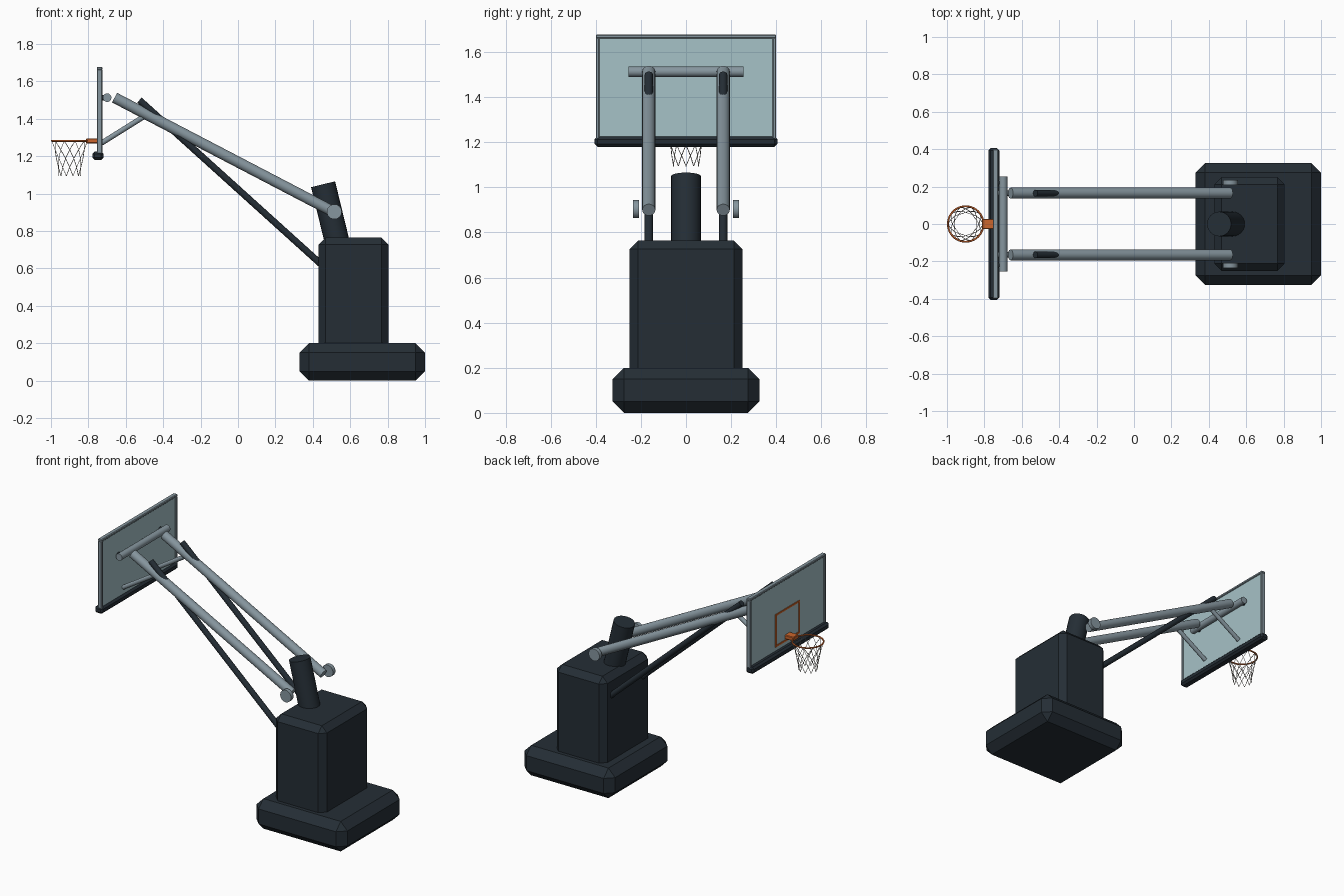
import bpy
import math
from mathutils import Vector

cube = bpy.data.objects.get("Cube")
if cube:
    bpy.data.objects.remove(cube, do_unlink=True)


def material(name, rgb):
    m = bpy.data.materials.new(name)
    m.use_nodes = True
    color = (*rgb, 1.0)
    m.diffuse_color = color
    m.node_tree.nodes["Principled BSDF"].inputs["Base Color"].default_value = color
    return m


DARK = material("dark_slate", (0.018, 0.027, 0.036))
METAL = material("grey_metal", (0.24, 0.305, 0.345))
GLASS = material("pale_glass", (0.38, 0.54, 0.57))
ORANGE = material("rim_orange", (0.60, 0.13, 0.025))
STRING = material("net_string", (0.55, 0.52, 0.48))


def finish(name, mat):
    ob = bpy.context.object
    ob.name = name
    ob.data.materials.append(mat)
    return ob


def box(name, mat, x, y, z, chamfer=0.0):
    """Box from (min, max) ranges, with an optional single-step chamfer."""
    ranges = (x, y, z)
    bpy.ops.mesh.primitive_cube_add(size=1, location=[sum(r) / 2 for r in ranges])
    ob = finish(name, mat)
    ob.scale = [r[1] - r[0] for r in ranges]
    bpy.ops.object.transform_apply(location=False, rotation=False, scale=True)
    if chamfer:
        mod = ob.modifiers.new("chamfer", "BEVEL")
        mod.width = chamfer
        mod.segments = 1
    return ob


def rod(name, mat, start, end, radius, sides=24):
    """Cylinder running between two points."""
    a, b = Vector(start), Vector(end)
    bpy.ops.mesh.primitive_cylinder_add(vertices=sides, radius=radius,
                                        depth=(b - a).length, location=(a + b) / 2)
    ob = finish(name, mat)
    ob.rotation_euler = (b - a).to_track_quat("Z", "Y").to_euler()
    bpy.ops.object.shade_smooth_by_angle(angle=math.radians(35))
    return ob


# Weighted base, tower and tilted post
box("base", DARK, (0.33, 1.0), (-0.325, 0.325), (0, 0.2), 0.05)
box("tower", DARK, (0.43, 0.805), (-0.25, 0.25), (0.1, 0.765), 0.038)
rod("post", DARK, (0.545, 0, 0.68), (0.455, 0, 1.05), 0.066)

# Arms, struts, braces and pivots on both sides
for side, s in (("left", 1), ("right", -1)):
    y = 0.165 * s
    rod(f"arm_{side}", METAL, (-0.66, y, 1.513), (0.515, y, 0.9), 0.029)
    rod(f"strut_{side}", DARK, (-0.527, y, 1.5), (0.5, y, 0.572), 0.018)
    rod(f"brace_{side}", METAL, (-0.73, y, 1.27), (-0.49, y, 1.42), 0.014, 16)
    rod(f"pivot_{side}", METAL, (0.515, 0.208 * s, 0.903), (0.515, 0.234 * s, 0.903), 0.04)
    rod(f"board_bolt_{side}", DARK, (-0.73, 0.22 * s, 1.513), (-0.69, 0.22 * s, 1.513), 0.014, 16)

rod("cross_bar", METAL, (-0.7, -0.255, 1.513), (-0.7, 0.255, 1.513), 0.023)

# Backboard: glass, frame and bottom pad
FRAME_X = (-0.755, -0.725)
box("glass_panel", GLASS, (-0.748, -0.732), (-0.39, 0.39), (1.2, 1.67))
box("frame_top", METAL, FRAME_X, (-0.4, 0.4), (1.661, 1.678), 0.004)
for side, s in (("left", 1), ("right", -1)):
    edges = sorted((0.383 * s, 0.4 * s))
    box(f"frame_{side}", METAL, FRAME_X, edges, (1.2, 1.665), 0.004)
box("bottom_pad", DARK, (-0.778, -0.72), (-0.405, 0.405), (1.18, 1.225), 0.012)

# Painted target square on the playing face
LINE_X = (-0.752, -0.747)
for name, z in (("bottom", 1.25), ("top", 1.458)):
    box(f"target_{name}", ORANGE, LINE_X, (-0.128, 0.128), (z, z + 0.012))
for side, s in (("left", 1), ("right", -1)):
    edges = sorted((0.116 * s, 0.128 * s))
    box(f"target_{side}", ORANGE, LINE_X, edges, (1.262, 1.458))

# Hoop and its mount
HOOP = Vector((-0.9, 0, 1.282))
box("hoop_mount", ORANGE, (-0.812, -0.745), (-0.028, 0.028), (1.268, 1.295), 0.004)
bpy.ops.mesh.primitive_torus_add(major_radius=0.095, minor_radius=0.005,
                                 major_segments=40, minor_segments=8, location=HOOP)
finish("hoop", ORANGE)
bpy.ops.object.shade_smooth()

# Net: strings spiralling both ways, crossing into diamonds
STRINGS = 10
RADII = (0.095, 0.082, 0.071, 0.063, 0.058)
curve = bpy.data.curves.new("net", "CURVE")
curve.dimensions = "3D"
curve.bevel_depth = 0.0018
curve.bevel_resolution = 0
for i in range(STRINGS):
    for turn in (1, -1):
        spline = curve.splines.new("POLY")
        spline.points.add(len(RADII) - 1)
        for k, r in enumerate(RADII):
            a = math.tau * (i + turn * k / 2) / STRINGS
            p = HOOP + Vector((r * math.cos(a), r * math.sin(a), -0.047 * k))
            spline.points[k].co = (*p, 1)
net = bpy.data.objects.new("net", curve)
bpy.context.collection.objects.link(net)
curve.materials.append(STRING)
bpy.ops.object.select_all(action="DESELECT")
net.select_set(True)
bpy.context.view_layer.objects.active = net
bpy.ops.object.convert(target="MESH")
